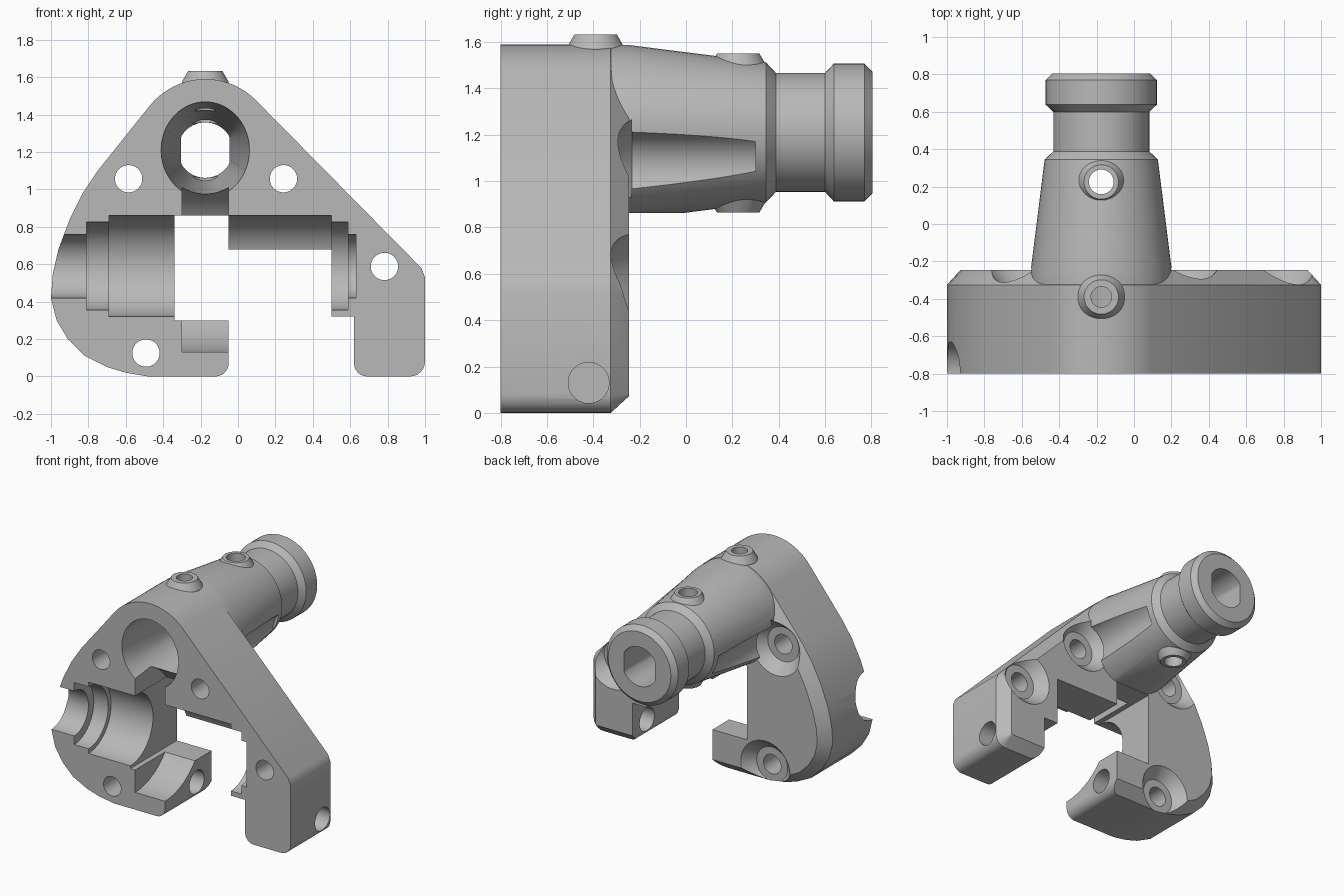
import bpy, bmesh
from math import sin, cos, pi, radians, hypot

if "Cube" in bpy.data.objects:
    bpy.data.objects.remove(bpy.data.objects["Cube"], do_unlink=True)

grey = bpy.data.materials.new("light_grey_plastic")
grey.use_nodes = True
colour = (0.48, 0.48, 0.48, 1)
grey.diffuse_color = colour
grey.node_tree.nodes["Principled BSDF"].inputs["Base Color"].default_value = colour

CX, CZ = -0.175, 1.21          # axis of the tube
SEG = 64


def loft(name, rings):
    """Closed solid through matching rings of points."""
    bm = bmesh.new()
    rows = [[bm.verts.new(p) for p in ring] for ring in rings]
    n = len(rows[0])
    for a, b in zip(rows, rows[1:]):
        for i in range(n):
            j = (i + 1) % n
            bm.faces.new((a[i], a[j], b[j], b[i]))
    bm.faces.new(rows[0])
    bm.faces.new(rows[-1])
    bmesh.ops.recalc_face_normals(bm, faces=bm.faces)
    mesh = bpy.data.meshes.new(name)
    bm.to_mesh(mesh)
    bm.free()
    mesh.materials.append(grey)
    obj = bpy.data.objects.new(name, mesh)
    bpy.context.collection.objects.link(obj)
    return obj


def lathe(name, axis, c1, c2, profile):
    """Turned solid: profile lists (position along axis, radius)."""
    rings = []
    for a, r in profile:
        ring = []
        for i in range(SEG):
            t = 2 * pi * (i + 0.5) / SEG
            u, v = c1 + r * cos(t), c2 + r * sin(t)
            ring.append({"x": (a, u, v), "y": (u, a, v), "z": (u, v, a)}[axis])
        rings.append(ring)
    return loft(name, rings)


def prism(name, outline, y0, y1):
    return loft(name, [[(x, y, z) for x, z in outline] for y in (y0, y1)])


def arc(cx, cz, r, a0, a1, n):
    angles = [radians(a0 + (a1 - a0) * i / n) for i in range(n + 1)]
    return [(cx + r * cos(t), cz + r * sin(t)) for t in angles]


def inset(outline, d):
    """Move each point of an anticlockwise outline inwards."""
    out = []
    n = len(outline)
    for i, (x, z) in enumerate(outline):
        (px, pz), (qx, qz) = outline[i - 1], outline[(i + 1) % n]
        l1, l2 = hypot(x - px, z - pz), hypot(qx - x, qz - z)
        n1 = (-(z - pz) / l1, (x - px) / l1)
        n2 = (-(qz - z) / l2, (qx - x) / l2)
        k = d / (1 + n1[0] * n2[0] + n1[1] * n2[1])
        out.append((x + k * (n1[0] + n2[0]), z + k * (n1[1] + n2[1])))
    return out


def combine(target, tool, operation):
    mod = target.modifiers.new(tool.name, "BOOLEAN")
    mod.object, mod.operation, mod.solver = tool, operation, "EXACT"
    bpy.context.view_layer.objects.active = target
    bpy.ops.object.modifier_apply(modifier=mod.name)
    bpy.data.objects.remove(tool, do_unlink=True)


# Mounting plate with a chamfered back edge
left_curve = [(-0.75, 1.1), (-0.83, 0.98), (-0.9, 0.84), (-0.96, 0.68), (-0.99, 0.55),
              (-1, 0.42), (-0.97, 0.3), (-0.91, 0.2), (-0.82, 0.11), (-0.7, 0.05),
              (-0.6, 0.02), (-0.48, 0)]
outline = (arc(CX, CZ, 0.38, 45, 141, 20) + left_curve
           + arc(0.92, 0.08, 0.08, -90, 0, 6) + [(1, 0.53), (0.98, 0.58)])
back = inset(outline, 0.073)
body = loft("extruder_mount", [[(x, -0.8, z) for x, z in outline],
                               [(x, -0.325, z) for x, z in outline],
                               [(x, -0.245, z) for x, z in back]])

# Tapered tube, neck and flange, flat underneath
tube = lathe("tube", "y", CX, CZ, [
    (-0.42, 0.378), (-0.25, 0.378), (0.345, 0.303), (0.388, 0.257), (0.6, 0.257),
    (0.638, 0.298), (0.77, 0.298), (0.805, 0.262)])
combine(tube, prism("under_cut", [(-1, 0), (1, 0), (1, 0.862), (-1, 0.862)], -0.5, 0.9),
        "DIFFERENCE")
combine(body, tube, "UNION")

# Screw bosses on the tube
bosses = [(-0.39, 1.45, 1.575, 1.632), (0.225, 1.4, 1.495, 1.55), (0.225, 1.02, 0.92, 0.865)]
for y, root, base, tip in bosses:
    boss = lathe("boss", "z", CX, y, [(root, 0.125), (base, 0.125), (tip, 0.092)])
    combine(body, boss, "UNION")

# Central opening with rounded mouth corners
gap = ([(-0.34, 0.86), (-0.34, 0.3), (-0.05, 0.3)] + arc(-0.12, 0.07, 0.07, 0, -90, 6)
       + [(-0.12, -0.1), (0.69, -0.1)] + arc(0.69, 0.07, 0.07, 270, 180, 6)
       + [(0.62, 0.32), (0.5, 0.32), (0.5, 0.68), (-0.05, 0.68), (-0.05, 0.86)])
cutters = [prism("opening", gap, -0.9, 0)]

# Stepped shaft seats and gear clearance, centred on the front face
for x0, x1, r in [(-0.69, 0.5, 0.27), (-0.81, -0.6, 0.235), (-1.1, -0.75, 0.17),
                  (0.4, 0.588, 0.235), (0.45, 0.63, 0.17), (-0.3, -0.05, 0.46)]:
    cutters.append(lathe("shaft_seat", "x", -0.8, 0.59, [(x0, r), (x1, r)]))

# Funnel bore narrowing to a flat-sided channel
rings = []
for y, rx, rz, flat in [(-0.85, 0.24, 0.262, 1), (-0.7, 0.228, 0.25, 1),
                        (0.3, 0.148, 0.148, 0.13), (0.9, 0.148, 0.148, 0.13)]:
    turn = [2 * pi * (i + 0.5) / SEG for i in range(SEG)]
    rings.append([(CX + max(-flat, min(flat, rx * cos(t))), y, CZ + rz * sin(t)) for t in turn])
cutters.append(loft("bore", rings))

# Screw holes with flared head pockets at the back
for x, z in [(-0.585, 1.057), (0.243, 1.057), (0.783, 0.588), (-0.492, 0.125)]:
    cutters.append(lathe("screw_hole", "y", x, z, [(-0.9, 0.073), (0, 0.073)]))
    cutters.append(lathe("head_pocket", "y", x, z, [
        (-0.327, 0.13), (-0.235, 0.215), (-0.234, 0.16), (0.3, 0.16)]))

# Clamp bolt hole across the legs, and the boss holes
cutters.append(lathe("clamp_hole", "x", -0.42, 0.13, [(-0.36, 0.088), (1.1, 0.088)]))
cutters.append(lathe("front_boss_hole", "z", CX, -0.39, [(1.25, 0.055), (1.7, 0.055)]))
cutters.append(lathe("rear_boss_hole", "z", CX, 0.225, [(0.8, 0.066), (1.7, 0.066)]))

for cutter in cutters:
    combine(body, cutter, "DIFFERENCE")

bpy.ops.object.select_all(action="DESELECT")
body.select_set(True)
bpy.context.view_layer.objects.active = body
bpy.ops.object.shade_smooth_by_angle(angle=radians(25))
